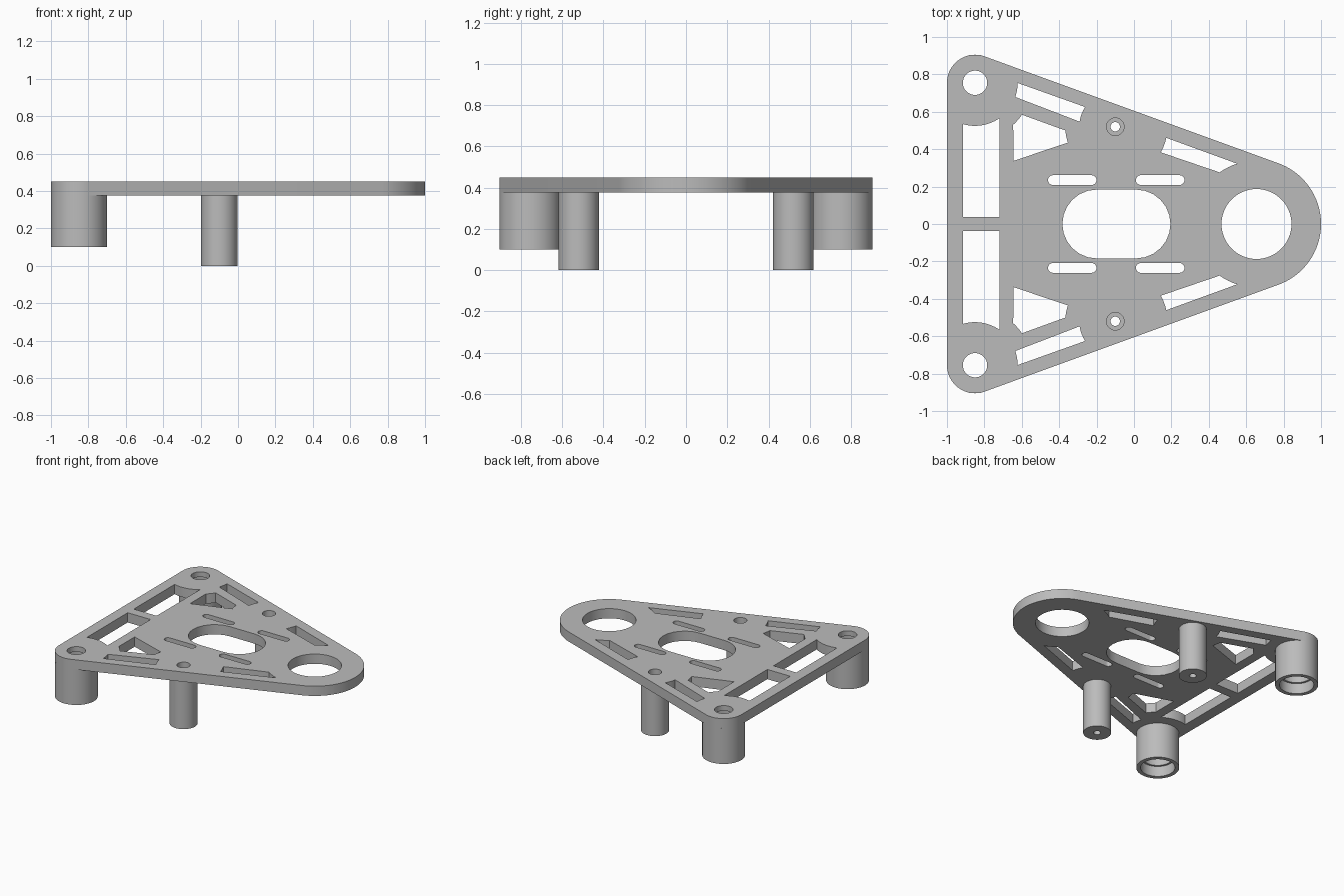
import bpy, bmesh
from math import cos, sin, pi, radians, atan2, hypot
from mathutils import Vector

cube = bpy.data.objects.get("Cube")
if cube:
    bpy.data.objects.remove(cube)

grey = bpy.data.materials.new("light grey plastic")
grey.use_nodes = True
COLOUR = (0.5, 0.5, 0.5, 1)
grey.diffuse_color = COLOUR
grey.node_tree.nodes["Principled BSDF"].inputs["Base Color"].default_value = COLOUR

# Key centres and levels
BOSS, POST, NOSE = (-0.85, 0.755), (-0.1, 0.52), (0.655, 0)
BOTTOM, TOP = 0.375, 0.45


def add_object(name, bm):
    bmesh.ops.recalc_face_normals(bm, faces=bm.faces[:])
    mesh = bpy.data.meshes.new(name)
    bm.to_mesh(mesh)
    bm.free()
    mesh.materials.append(grey)
    obj = bpy.data.objects.new(name, mesh)
    bpy.context.collection.objects.link(obj)
    return obj


def smooth(obj):
    bpy.ops.object.select_all(action='DESELECT')
    obj.select_set(True)
    bpy.context.view_layer.objects.active = obj
    bpy.ops.object.shade_smooth_by_angle(angle=radians(30))


def arc(centre, r, start, end, n=12):
    angles = [radians(start + (end - start) * i / n) for i in range(n + 1)]
    return [(centre[0] + r * cos(a), centre[1] + r * sin(a)) for a in angles]


def arc_between(centre, p, q):
    """Arc about a centre running from near p to near q."""
    a, b = [atan2(v[1] - centre[1], v[0] - centre[0]) for v in (p, q)]
    if b - a > pi:
        b -= 2 * pi
    if a - b > pi:
        b += 2 * pi
    r = (hypot(p[0] - centre[0], p[1] - centre[1])
         + hypot(q[0] - centre[0], q[1] - centre[1])) / 2
    return arc(centre, r, a * 180 / pi, b * 180 / pi, 8)


def circle(centre, r, n=48):
    return arc(centre, r, 0, 360, n)[:-1]


def stadium(x0, x1, y, r):
    return arc((x1 - r, y), r, -90, 90) + arc((x0 + r, y), r, 90, 270)


def mirrored(loop):
    return [(x, -y) for x, y in loop]


def lathe(name, centre, profile, steps=64):
    """Revolve a closed radius/height profile about a vertical axis."""
    bm = bmesh.new()
    rings = [[bm.verts.new((x, y, z)) for x, y in circle(centre, r, steps)]
             for r, z in profile]
    for k, ring in enumerate(rings):
        nxt = rings[(k + 1) % len(rings)]
        for i in range(steps):
            j = (i + 1) % steps
            bm.faces.new((ring[i], ring[j], nxt[j], nxt[i]))
    return add_object(name, bm)


# Plate outline: tangent lines joining three rounded corners
half = arc(NOSE, 0.345, 0, 70, 20) + arc(BOSS, 0.15, 70, 180, 20)
outline = half + mirrored(half)[:0:-1]

# Windows of the +y half
windows = [
    circle(BOSS, 0.065),
    circle(POST, 0.047, 32),
    stadium(-0.46, -0.2, 0.235, 0.026),
    stadium(0.01, 0.27, 0.235, 0.026),
    # long rear window, scalloped around the boss
    [(-0.72, 0.037), (-0.915, 0.037)]
    + arc_between(BOSS, (-0.915, 0.534), (-0.72, 0.565)),
    # wedge window
    [(-0.645, 0.337)] + arc_between(BOSS, (-0.645, 0.53), (-0.6, 0.585))
    + arc_between(POST, (-0.365, 0.5), (-0.355, 0.435)),
    # edge window between boss and post
    arc_between(BOSS, (-0.637, 0.68), (-0.62, 0.754))
    + arc_between(POST, (-0.262, 0.626), (-0.29, 0.547)),
    # edge window between post and nose
    arc_between(POST, (0.14, 0.385), (0.176, 0.46))
    + arc_between(NOSE, (0.55, 0.326), (0.46, 0.273)),
]
loops = [outline, circle(NOSE, 0.187, 64), stadium(-0.383, 0.195, 0, 0.184)]
loops += windows + [mirrored(w) for w in windows]

# Plate
bm = bmesh.new()
edges = []
for loop in loops:
    verts = [bm.verts.new((x, y, BOTTOM)) for x, y in loop]
    edges += [bm.edges.new((verts[i - 1], v)) for i, v in enumerate(verts)]
bmesh.ops.triangle_fill(bm, use_beauty=True, edges=edges, normal=Vector((0, 0, 1)))
ext = bmesh.ops.extrude_face_region(bm, geom=bm.faces[:], use_keep_orig=True)
lifted = [g for g in ext["geom"] if isinstance(g, bmesh.types.BMVert)]
bmesh.ops.translate(bm, verts=lifted, vec=(0, 0, TOP - BOTTOM))
plate = add_object("plate", bm)
smooth(plate)

for side, s in (("left", 1), ("right", -1)):
    boss_at, post_at = (BOSS[0], s * BOSS[1]), (POST[0], s * POST[1])

    # Pocket under the plate that leaves a thin lip around the corner hole
    bm = bmesh.new()
    bmesh.ops.create_cone(bm, cap_ends=True, segments=64, radius1=0.105,
                          radius2=0.105, depth=0.1)
    bmesh.ops.translate(bm, verts=bm.verts[:], vec=(*boss_at, 0.36))
    cutter = add_object("pocket_cutter_" + side, bm)
    cutter.hide_render = True
    cutter.hide_viewport = True
    cutter.display_type = 'WIRE'
    cut = plate.modifiers.new("pocket_" + side, 'BOOLEAN')
    cut.operation = 'DIFFERENCE'
    cut.solver = 'EXACT'
    cut.object = cutter

    # Corner boss with a stepped bore
    smooth(lathe("corner_boss_" + side, boss_at, [
        (0.15, 0.1), (0.15, BOTTOM), (0.105, BOTTOM),
        (0.105, 0.18), (0.12, 0.18), (0.12, 0.1)]))

    # Standoff post with a deep counterbore and small screw hole
    smooth(lathe("standoff_post_" + side, post_at, [
        (0.0975, 0), (0.0975, BOTTOM), (0.047, BOTTOM),
        (0.047, 0.08), (0.025, 0.08), (0.025, 0)], 48))
